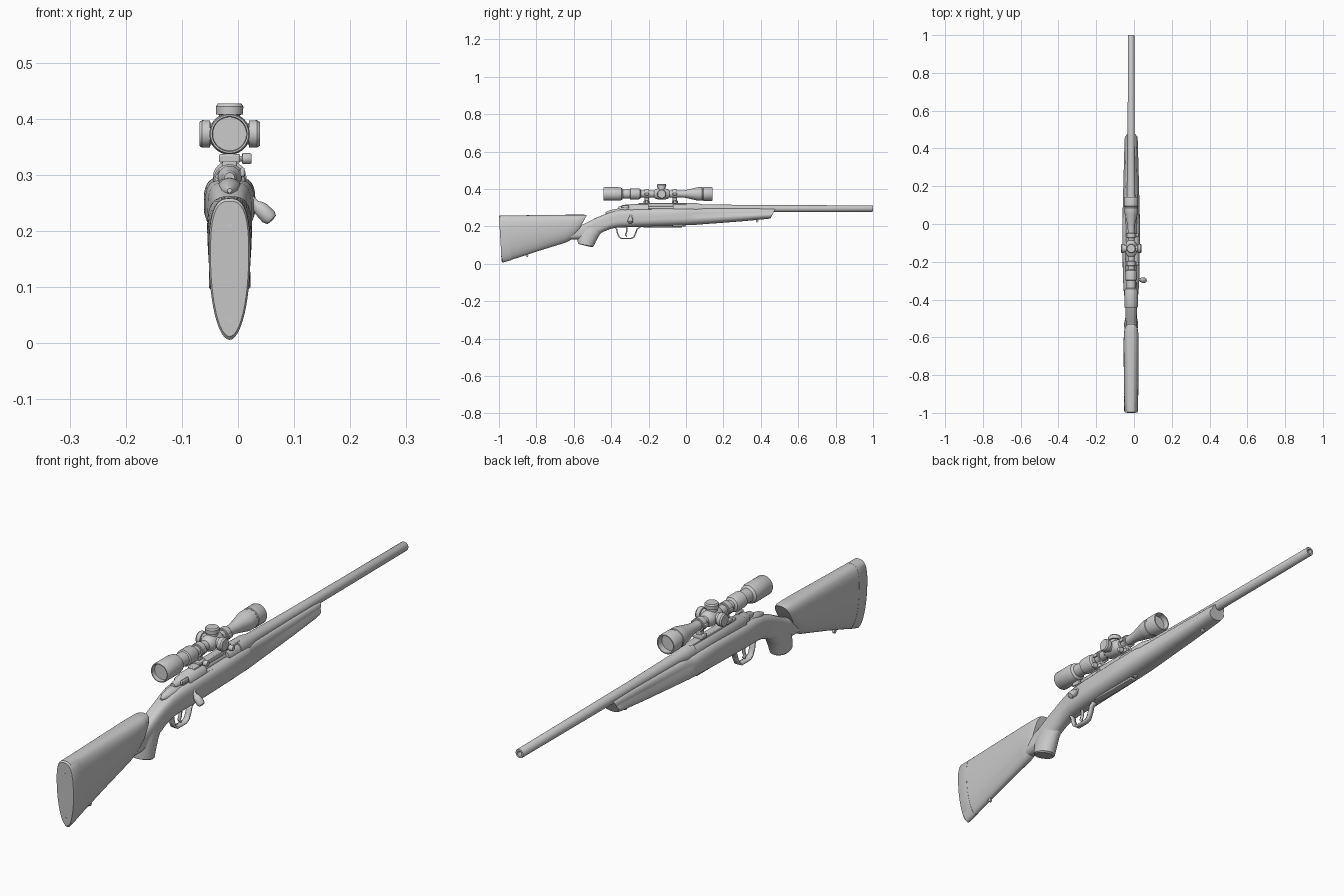
import bpy, bmesh, math
from mathutils import Vector

CX = -0.015          # centre plane of the rifle
BORE, SCOPE = 0.295, 0.373


def make(name, verts, faces):
    me = bpy.data.meshes.new(name)
    me.from_pydata(verts, [], faces)
    bm = bmesh.new()
    bm.from_mesh(me)
    bmesh.ops.remove_doubles(bm, verts=bm.verts, dist=1e-6)
    bmesh.ops.recalc_face_normals(bm, faces=bm.faces)
    bm.to_mesh(me)
    bm.free()
    ob = bpy.data.objects.new(name, me)
    bpy.context.collection.objects.link(ob)
    return ob


def loft(name, rings):
    n = len(rings[0])
    verts = [p for r in rings for p in r]
    faces = [(k * n + i, k * n + (i + 1) % n, (k + 1) * n + (i + 1) % n, (k + 1) * n + i)
             for k in range(len(rings) - 1) for i in range(n)]
    faces += [tuple(range(n)), tuple(range((len(rings) - 1) * n, len(rings) * n))]
    return make(name, verts, faces)


def vring(y, top, bot, w, g=0, sh=0, nt=3.5, nb=2.3, f=0.5, n=48):
    """Upright section: rounder below than above, optional side groove and slant."""
    zm, out = bot + (top - bot) * f, []
    for i in range(n):
        a = 2 * math.pi * i / n
        c, s = math.cos(a), math.sin(a)
        e = 2 / (nt if s > 0 else nb)
        x = math.copysign(abs(c) ** e, c) * w * (1 - g if s > 0.05 else 1)
        z = zm + math.copysign(abs(s) ** e, s) * (top - zm if s > 0 else zm - bot)
        out.append((CX + x, y + sh * (top - z), z))
    return out


def lathe(name, prof, origin, d=(0, 1, 0), n=32):
    """Revolve (distance, radius) pairs about direction d."""
    q = Vector((0, 1, 0)).rotation_difference(Vector(d).normalized())
    o = Vector(origin)
    rings = [[o + q @ Vector((max(r, 1e-4) * math.cos(2 * math.pi * i / n), t,
                              max(r, 1e-4) * math.sin(2 * math.pi * i / n)))
              for i in range(n)] for t, r in prof]
    return loft(name, rings)


def box(name, x, y, z, bevel=0.003):
    v = [(a, b, c) for a in x for b in y for c in z]
    ob = make(name, v, [(0, 1, 3, 2), (4, 5, 7, 6), (0, 1, 5, 4), (2, 3, 7, 6), (0, 2, 6, 4), (1, 3, 7, 5)])
    if bevel:
        m = ob.modifiers.new("bevel", 'BEVEL')
        m.width, m.segments = bevel, 2
    return ob


def ribbon(name, pts, w, t):
    v = [(CX + s * w, y, z) for y, z in pts for s in (-1, 1)]
    ob = make(name, v, [(2 * i, 2 * i + 1, 2 * i + 3, 2 * i + 2) for i in range(len(pts) - 1)])
    m = ob.modifiers.new("thick", 'SOLIDIFY')
    m.thickness, m.offset = t, 0
    return ob


# forearm, action bed and wrist of the stock
loft("stock_forearm", [vring(*s, f=0.42) for s in (
    (-.62, .19, .13, .027), (-.55, .21, .13, .028), (-.515, .228, .135, .029), (-.48, .246, .15, .030),
    (-.44, .262, .172, .031), (-.40, .277, .188, .034), (-.36, .287, .194, .039),
    (-.28, .293, .196, .044), (-.10, .297, .202, .046), (.03, .297, .207, .046, 0),
    (.05, .297, .208, .0455, .18), (.30, .297, .227, .039, .18),
    (.44, .296, .240, .035, .18), (.478, .294, .243, .033, .18, -.5))])

# pistol grip: stacked flat ovals
loft("pistol_grip", [[(CX + w * math.cos(a), (y0 + y1) / 2 + (y1 - y0) / 2 * math.sin(a),
                       z - tilt * math.sin(a)) for a in [2 * math.pi * i / 40 for i in range(40)]]
                     for z, y0, y1, w, tilt in (
    (.096, -.570, -.502, .033, .008), (.100, -.578, -.494, .037, .008), (.125, -.580, -.482, .037, .006),
    (.155, -.580, -.462, .034, 0), (.180, -.575, -.438, .031, 0), (.205, -.56, -.42, .027, 0))])

# butt stock with raised comb, then recoil pad
loft("butt_stock", [vring(*s, nt=2.8, nb=2.0, f=0.6) for s in (
    (-.948, .258, .020, .037, 0, .05), (-.80, .260, .066, .039, 0, .02), (-.64, .262, .114, .040),
    (-.575, .262, .132, .039, 0, -.25), (-.542, .262, .14, .036, 0, -.5), (-.53, .259, .15, .030, 0, -.55))])
loft("recoil_pad", [vring(*s, nt=2.8, nb=2.0, f=0.6) for s in (
    (-1.0, .253, .012, .034, 0, .06), (-.995, .258, .006, .037, 0, .06), (-.947, .2585, .019, .0375, 0, .05))])
for z in (.04, .21):
    lathe("pad_screw", [(0, .004), (.01, .004)], (CX, -1.001 + .06 * (.253 - z), z), n=16)

# barrel with bore
lathe("barrel", [(0, .030), (.05, .030), (.09, .0225), (.35, .019), (.997, .017), (1, .0155),
                 (1, .009), (.95, .009), (.95, 0)], (CX, 0, BORE))

# receiver with ejection port and bolt
rec = lathe("receiver", [(-.30, .026), (-.295, .029), (.02, .029)], (CX, 0, .290))
cut = box("port_cutter", (-.006, .05), (-.20, -.07), (.292, .35), 0)
cut.hide_render = True
cut.hide_set(True)
m = rec.modifiers.new("port", 'BOOLEAN')
m.operation, m.object, m.solver = 'DIFFERENCE', cut, 'EXACT'
lathe("bolt_body", [(-.31, .016), (-.05, .016)], (CX, 0, BORE))
lathe("bolt_shroud", [(-.362, 0), (-.362, .009), (-.352, .013), (-.335, .015), (-.325, .021), (-.28, .023)],
      (CX, 0, BORE))
lathe("tang", [(-.43, .004), (-.41, .014), (-.37, .022), (-.30, .026)], (CX, 0, .272))
lathe("bolt_handle", [(0, .012), (.03, .010), (.042, .007), (.052, .007), (.058, .011), (.066, .0135),
                      (.084, .0145), (.092, .011), (.094, 0)], (-.005, -.292, .285), (1, -.1, -1), 24)
box("safety_lever", (.004, .012), (-.345, -.305), (.297, .313))

# trigger, guard and floor plate
ribbon("trigger_guard", [(-.378, .194), (-.371, .185), (-.367, .165), (-.358, .144), (-.345, .135), (-.295, .135),
                         (-.28, .142), (-.27, .162), (-.262, .185), (-.245, .196)], .010, .007)
ribbon("trigger", [(-.318, .20), (-.316, .182), (-.318, .168), (-.324, .155), (-.317, .146)], .005, .007)
box("floor_plate", (CX - .014, CX + .014), (-.23, -.02), (.195, .203))
lathe("floor_screw", [(0, .008), (.012, .008), (.014, .005)], (CX, -.01, .212), (0, 0, -1), 16)

# sling studs
for y, z in ((-.85, .055), (.38, .240)):
    lathe("sling_stud", [(-.01, .007), (.004, .007), (.005, .004), (.008, .004)], (CX, y, z), (0, 0, -1), 16)
    lathe("sling_eye", [(-.004, .004), (-.004, .007), (.004, .007), (.004, .004)], (CX, y, z - .012), (1, 0, 0), 16)

# telescopic sight
lathe("scope_tube", [(-.425, 0), (-.425, .030), (-.441, .031), (-.441, .034), (-.437, .036), (-.36, .036),
                     (-.345, .033), (-.338, .025), (-.300, .025), (-.297, .030), (-.255, .030), (-.245, .026),
                     (-.240, .018), (-.03, .018), (-.005, .020), (.055, .034), (.065, .036), (.085, .036),
                     (.087, .0345), (.092, .0345), (.094, .037), (.138, .037), (.142, .035),
                     (.142, .031), (.12, .030), (.12, 0)], (CX, 0, SCOPE), n=40)
lathe("turret_saddle", [(-.172, .018), (-.162, .026), (-.150, .029), (-.110, .029), (-.098, .026), (-.088, .018)],
      (CX, 0, SCOPE))
for d in ((0, 0, 1), (1, 0, 0), (-1, 0, 0)):
    lathe("turret", [(0, .019), (.034, .019), (.035, .024), (.049, .0245), (.054, .021), (.054, 0)],
          (CX, -.13, SCOPE), d, 24)

# scope rings, feet, clamp knobs and rail
for y in (-.21, -.06):
    lathe("scope_ring", [(-.013, .018), (-.013, .023), (-.011, .0245), (.011, .0245), (.013, .023), (.013, .018)],
          (CX, y, SCOPE))
    for s in (-1, 1):
        box("ring_lug", (CX + s * .020, CX + s * .029), (y - .011, y + .011), (SCOPE - .007, SCOPE + .007), .002)
    box("ring_foot", (CX - .010, CX + .010), (y - .012, y + .012), (.32, .356))
    box("ring_clamp", (CX - .019, CX + .019), (y - .016, y + .016), (.322, .337))
    lathe("clamp_knob", [(0, .005), (.022, .005), (.023, .010), (.036, .010), (.039, .008), (.039, 0)],
          (CX, y, .329), (1, 0, 0), 16)
box("scope_rail", (CX - .013, CX + .013), (-.255, .015), (.305, .325))

# smooth shading with crisp edges
for ob in bpy.context.scene.objects:
    if ob is not cut:
        ob.select_set(True)
        bpy.context.view_layer.objects.active = ob
bpy.ops.object.shade_smooth_by_angle(angle=math.radians(35))
